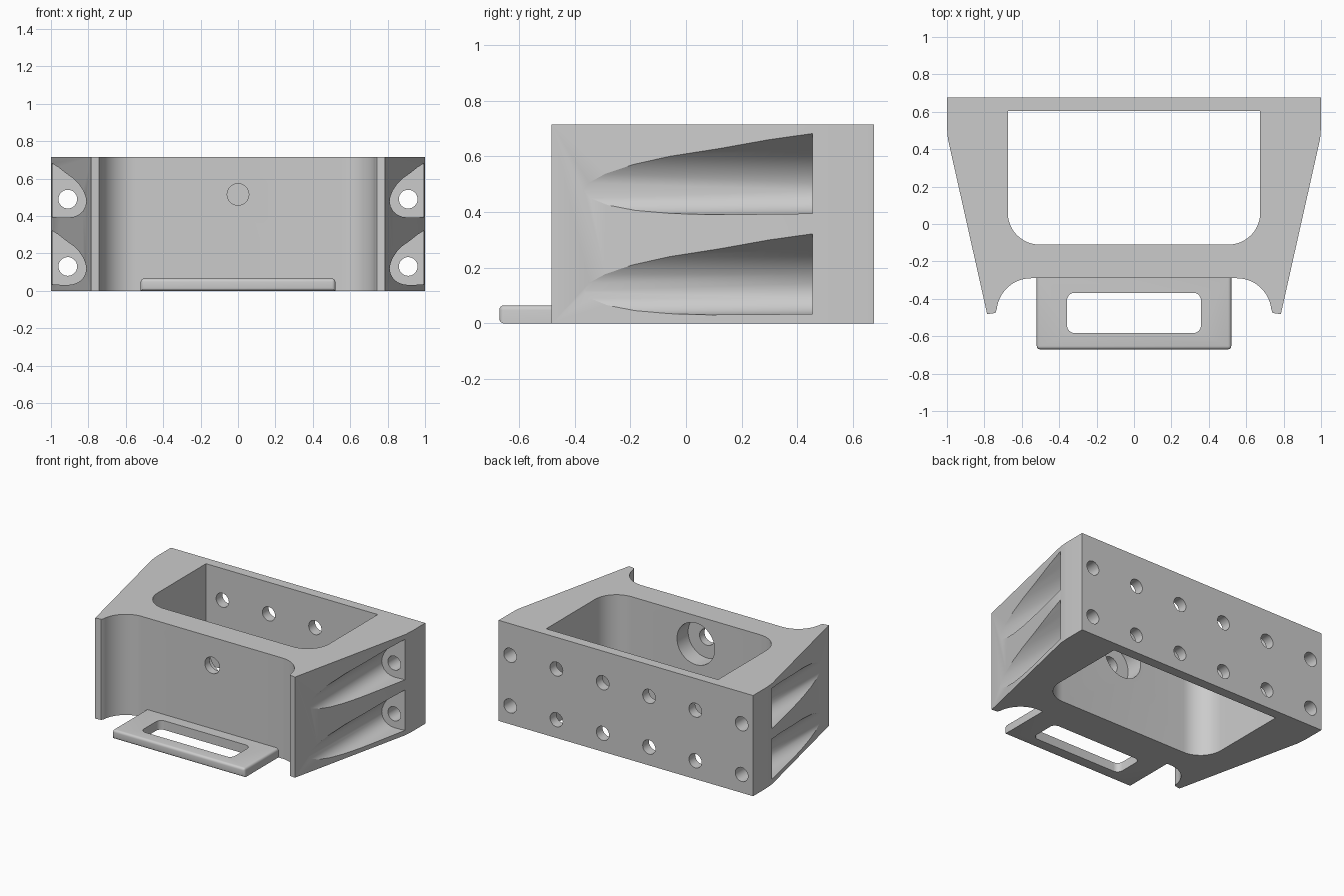
import bpy, bmesh
from math import sin, cos, pi, radians
from mathutils import Matrix

if "Cube" in bpy.data.objects:
    bpy.data.objects.remove(bpy.data.objects["Cube"])

H = 0.715


def arc(cx, cy, r, a0, a1, n=12):
    return [(cx + r * cos(radians(a0 + (a1 - a0) * i / n)),
             cy + r * sin(radians(a0 + (a1 - a0) * i / n))) for i in range(n + 1)]


def prism(name, pts, lo, hi, axis='Z'):
    """Extrude a 2D outline along Z (points are x,y) or Y (points are x,z)."""
    bm = bmesh.new()
    place = (lambda p: (p[0], p[1], lo)) if axis == 'Z' else (lambda p: (p[0], lo, p[1]))
    face = bm.faces.new([bm.verts.new(place(p)) for p in pts])
    ext = bmesh.ops.extrude_face_region(bm, geom=[face])
    move = (0, 0, hi - lo) if axis == 'Z' else (0, hi - lo, 0)
    bmesh.ops.translate(bm, vec=move, verts=[v for v in ext['geom'] if isinstance(v, bmesh.types.BMVert)])
    bmesh.ops.recalc_face_normals(bm, faces=bm.faces)
    me = bpy.data.meshes.new(name)
    bm.to_mesh(me)
    bm.free()
    ob = bpy.data.objects.new(name, me)
    bpy.context.collection.objects.link(ob)
    return ob


def cut(target, cutter):
    cutter.hide_render = True
    bpy.context.view_layer.objects.active = target
    m = target.modifiers.new('cut', 'BOOLEAN')
    m.operation, m.solver, m.object = 'DIFFERENCE', 'EXACT', cutter
    bpy.ops.object.modifier_apply(modifier=m.name)
    bpy.data.objects.remove(cutter)


def drill(target, x, z, r, y0, y1, n=32):
    cut(target, prism('drill', arc(x, z, r, 0, 360 - 360 / n, n - 1), y0, y1, 'Y'))


def rounded_rect(x, y0, y1, r):
    return (arc(x - r, y1 - r, r, 0, 90, 6) + arc(-x + r, y1 - r, r, 90, 180, 6)
            + arc(-x + r, y0 + r, r, 180, 270, 6) + arc(x - r, y0 + r, r, 270, 360, 6))


def finish(ob):
    bpy.ops.object.select_all(action='DESELECT')
    ob.select_set(True)
    bpy.context.view_layer.objects.active = ob
    bpy.ops.object.shade_smooth_by_angle(angle=radians(25))


# Body: tapered block with two curved front lips
half = [(1, 0.675), (1, 0.52), (0.995, 0.455), (0.785, -0.482), (0.742, -0.476)]
half += arc(0.55, -0.475, 0.185, 5, 90, 14)
body = prism('body', half + [(-x, y) for x, y in reversed(half)], 0, H)

# Central opening, rounded at the front only
opening = [(0.675, 0.605), (-0.675, 0.605)]
opening += arc(-0.505, 0.06, 0.17, 180, 270) + arc(0.505, 0.06, 0.17, 270, 360)
cut(body, prism('opening', opening, -0.1, H + 0.1))

# Scooped screw pockets along the sides
scoop = [(0.92, 0.138), (0.88, 0.11), (0.85, 0.08), (0.828, 0.047), (0.815, 0.015),
         (0.811, -0.012), (0.816, -0.04), (0.83, -0.065), (0.852, -0.084), (0.88, -0.095),
         (0.91, -0.099), (0.95, -0.098), (1.1, -0.09), (1.1, 0.22), (1.0, 0.195), (0.96, 0.17)]
for z in (0.13, 0.49):
    for s in (-1, 1):
        cut(body, prism('scoop', [(s * x, z + dz) for x, dz in scoop], -0.6, 0.455, 'Y'))

# Two rows of screw holes through the back
for z in (0.13, 0.49):
    for i in range(6):
        drill(body, -0.91 + i * 0.364, z, 0.05, 0.4, 0.8)

# Counterbored hole in the front wall
drill(body, 0, 0.515, 0.058, -0.4, 0)
drill(body, 0, 0.515, 0.148, -0.235, 0, 48)
finish(body)

# Front tab with slot
tab = prism('front_tab', [(-0.52, -0.67), (0.52, -0.67), (0.52, -0.289), (-0.52, -0.289)], 0, 0.065)
bm = bmesh.new()
bm.from_mesh(tab.data)
edges = []
for e in bm.edges:
    a, b = (v.co for v in e.verts)
    mid = (a + b) / 2
    if mid.y < -0.3 and (mid.z > 0.01 or mid.y < -0.6):
        edges.append(e)
bmesh.ops.bevel(bm, geom=edges, offset=0.017, segments=4, profile=0.5, affect='EDGES')
bm.to_mesh(tab.data)
bm.free()
cut(tab, prism('slot', rounded_rect(0.358, -0.583, -0.368, 0.04), -0.1, 0.2))
finish(tab)
